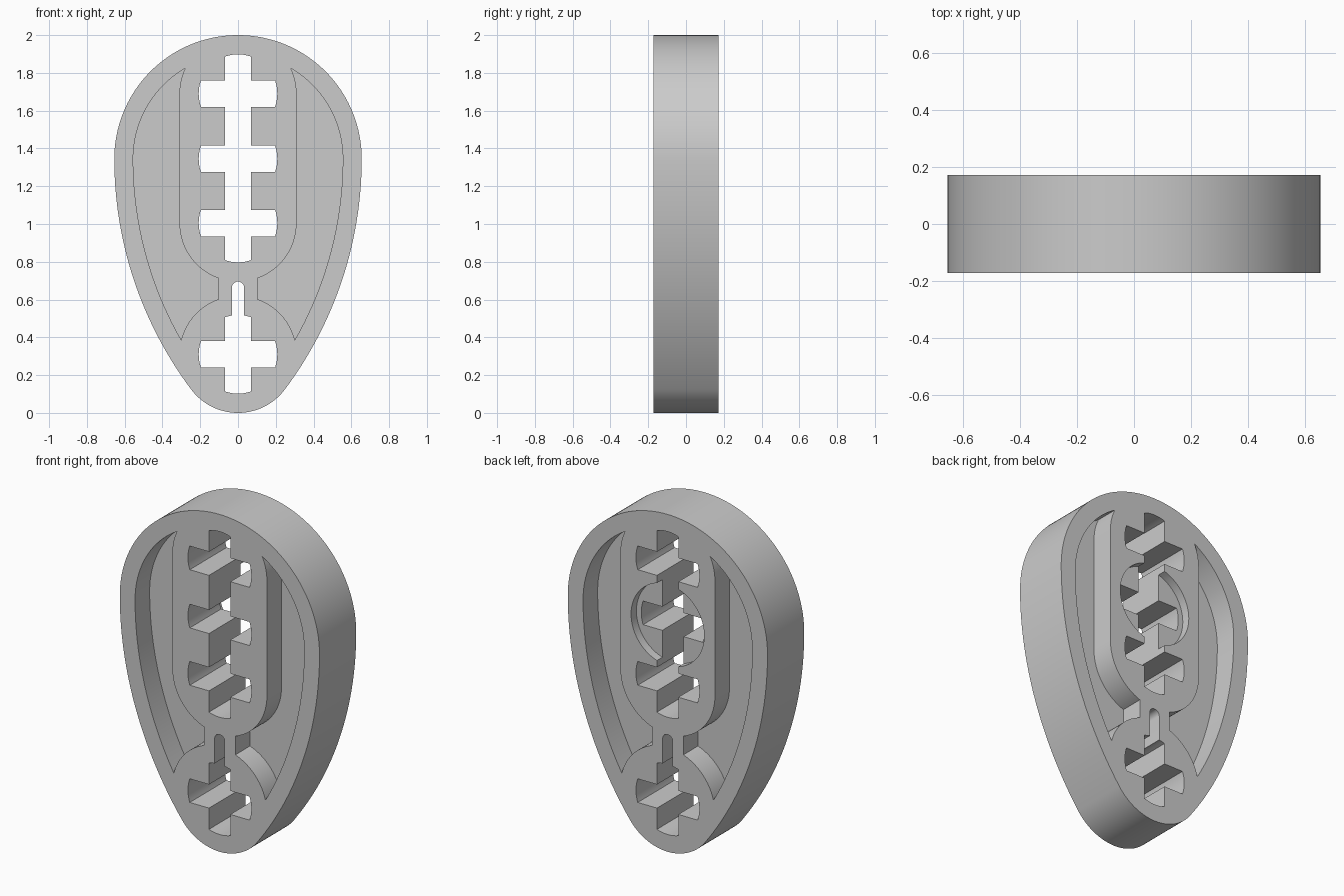
import bpy, bmesh, math

HALF = 0.172            # half thickness of the body
WEB = 0.035             # half thickness of the web between the pockets
CROSSES = (0.31, 1.005, 1.345, 1.69)   # heights of the cross-shaped cutouts
BOSS = 0.31             # radius of the raised spine around the cutouts

if "Cube" in bpy.data.objects:
    bpy.data.objects.remove(bpy.data.objects["Cube"])

grey = bpy.data.materials.new("plain grey")
grey.use_nodes = True
GREY = (0.6, 0.6, 0.6, 1)
grey.diffuse_color = GREY
grey.node_tree.nodes["Principled BSDF"].inputs["Base Color"].default_value = GREY


def arc(cx, cz, r, a0, a1, n=24):
    """Points on an arc, angles in degrees."""
    steps = [math.radians(a0 + (a1 - a0) * i / n) for i in range(n + 1)]
    return [(cx + r * math.cos(a), cz + r * math.sin(a)) for a in steps]


def prism(name, points, y0, y1):
    """Extrude an (x, z) profile from y0 to y1."""
    clean = []
    for p in points:
        if not clean or math.dist(p, clean[-1]) > 1e-4:
            clean.append(p)
    if math.dist(clean[0], clean[-1]) < 1e-4:
        clean.pop()
    bm = bmesh.new()
    face = bm.faces.new([bm.verts.new((x, y0, z)) for x, z in clean])
    top = bmesh.ops.extrude_face_region(bm, geom=[face])["geom"]
    moved = [v for v in top if isinstance(v, bmesh.types.BMVert)]
    bmesh.ops.translate(bm, verts=moved, vec=(0, y1 - y0, 0))
    bmesh.ops.recalc_face_normals(bm, faces=bm.faces)
    mesh = bpy.data.meshes.new(name)
    bm.to_mesh(mesh)
    bm.free()
    mesh.materials.append(grey)
    obj = bpy.data.objects.new(name, mesh)
    bpy.context.collection.objects.link(obj)
    return obj


def cut(target, cutter):
    """Subtract the cutter from the target and discard it."""
    bpy.context.view_layer.objects.active = target
    mod = target.modifiers.new("cut", "BOOLEAN")
    mod.operation = "DIFFERENCE"
    mod.solver = "EXACT"
    mod.object = cutter
    bpy.ops.object.modifier_apply(modifier=mod.name)
    bpy.data.objects.remove(cutter)


def egg(inset):
    """Egg outline made of tangent arcs: round crown, long sides, small tip."""
    crown_z, crown_r, tip_r = 1.345, 0.655, 0.31
    drop = crown_z - tip_r
    side_r = (drop ** 2 + crown_r ** 2 - tip_r ** 2) / (2 * (crown_r - tip_r))
    side_x = crown_r - side_r
    sweep = math.degrees(math.atan2(drop, -side_x))
    right = arc(0, tip_r, tip_r - inset, -90, -sweep)
    right += arc(side_x, crown_z, side_r - inset, -sweep, 0, 32)
    right += arc(0, crown_z, crown_r - inset, 0, 90, 40)
    return right + [(-x, z) for x, z in reversed(right)]


def slot(z0, z1, w, r):
    """Upright bar of half width w whose ends follow circles of radius r."""
    a = math.degrees(math.asin(w / r))
    return arc(0, z1, r, 90 - a, 90 + a, 12) + arc(0, z0, r, 270 - a, 270 + a, 12)


def cross_arm(z, w, r):
    """Level bar with rounded ends."""
    a = math.degrees(math.asin(w / r))
    return arc(0, z, r, -a, a, 12) + arc(0, z, r, 180 - a, 180 + a, 12)


def box(w, z0, z1):
    return [(-w, z0), (w, z0), (w, z1), (-w, z1)]


# Body
body = prism("egg_body", egg(0), -HALF, HALF)

# Side pockets on both faces, leaving the spine, neck and lower boss standing
for y0, y1 in ((-0.3, -WEB), (WEB, 0.3)):
    pocket = prism("pocket_cutter", egg(0.1), y0, y1)
    spine = arc(0, CROSSES[3], BOSS, 0, 180, 40) + arc(0, CROSSES[1], BOSS, 180, 360, 40)
    for shape in (spine, arc(0, CROSSES[0], BOSS, 0, 360, 80), box(0.103, 0.4, 0.9)):
        cut(pocket, prism("keep", shape, -0.4, 0.4))
    # crown and tip leftovers between spine and rim are not pocketed
    cut(pocket, prism("keep_crown", box(0.27, 1.75, 2.1), -0.4, 0.4))
    cut(pocket, prism("keep_tip", box(0.28, -0.1, 0.38), -0.4, 0.4))
    cut(body, pocket)

# Shallow round recess in the back
cut(body, prism("recess_cutter", arc(0, CROSSES[2], 0.24, 0, 360, 64), HALF - 0.05, 0.3))

# Long slot, short slot and cross arms right through
cut(body, prism("long_slot", slot(CROSSES[1], CROSSES[3], 0.07, 0.208), -0.4, 0.4))
cut(body, prism("short_slot", slot(CROSSES[0], CROSSES[0], 0.07, 0.208), -0.4, 0.4))
for z in CROSSES:
    cut(body, prism("arm", cross_arm(z, 0.07, 0.208), -0.4, 0.4))

# Narrow round-topped keyhole above the lower cross
keyhole = arc(0, 0.662, 0.033, 0, 180, 16) + [(-0.033, 0.45), (0.033, 0.45)]
cut(body, prism("keyhole", keyhole, -0.4, 0.4))

bpy.ops.object.select_all(action="DESELECT")
body.select_set(True)
bpy.context.view_layer.objects.active = body
bpy.ops.object.shade_smooth_by_angle(angle=math.radians(30))
